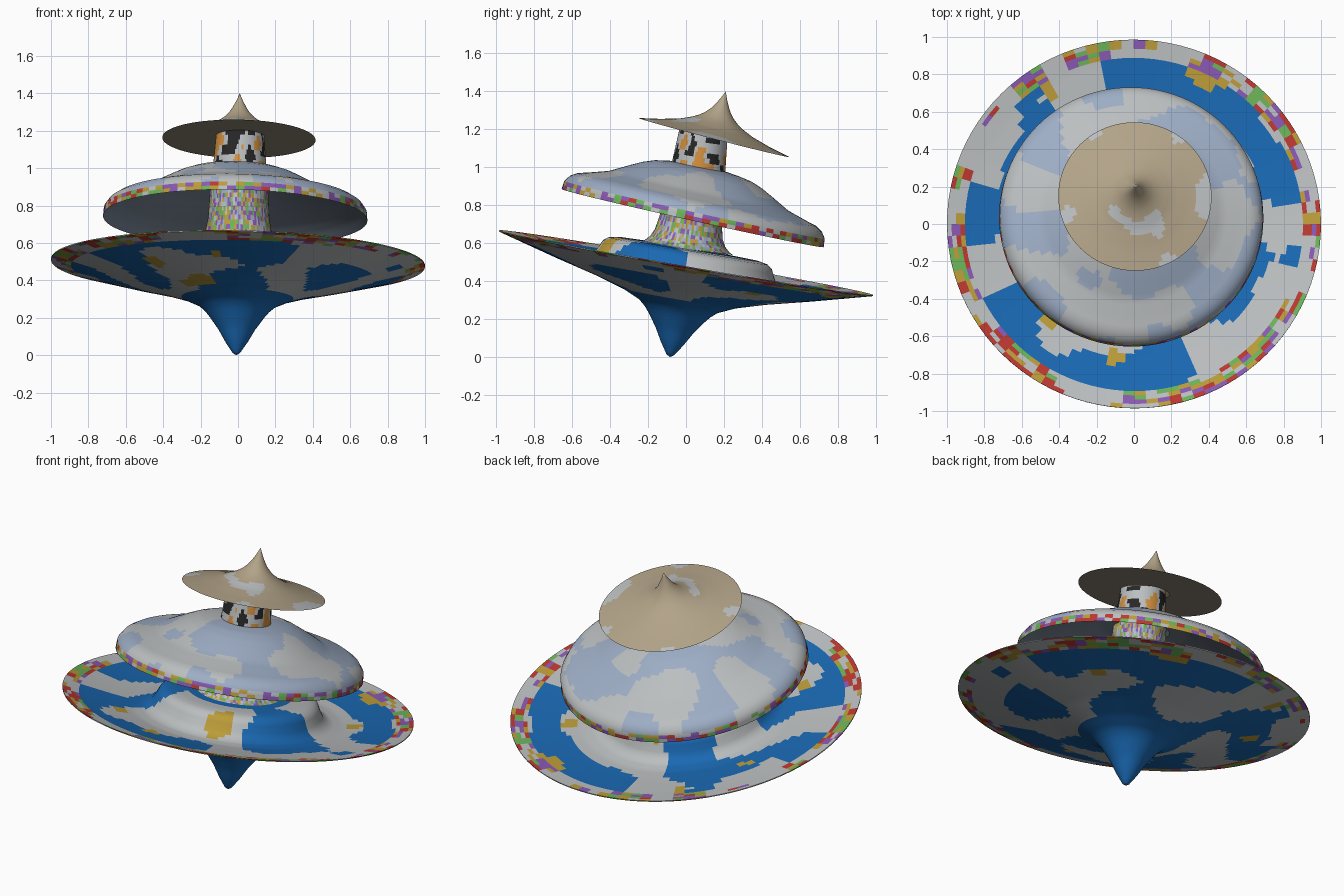
import bpy, bmesh, random
from math import sin, cos, tau, radians, ceil, hypot
from mathutils import Vector, noise

if "Cube" in bpy.data.objects:
    bpy.data.objects.remove(bpy.data.objects["Cube"])

random.seed(4)
SIDES = 96


def material(name, r, g, b):
    m = bpy.data.materials.new(name)
    m.diffuse_color = (r, g, b, 1)
    m.use_nodes = True
    m.node_tree.nodes["Principled BSDF"].inputs["Base Color"].default_value = m.diffuse_color
    return m


blue = material("sky_blue", 0.01, 0.14, 0.45)
white = material("cloud_white", 0.5, 0.52, 0.53)
haze = material("pale_blue", 0.34, 0.42, 0.56)
gold = material("gold", 0.5, 0.33, 0.04)
sand = material("sand", 0.45, 0.37, 0.25)
dark = material("black", 0.02, 0.02, 0.02)
orange = material("orange", 0.65, 0.28, 0.05)
red = material("red", 0.5, 0.04, 0.03)
green = material("green", 0.15, 0.45, 0.1)
purple = material("purple", 0.25, 0.1, 0.45)
slate = material("slate_blue", 0.2, 0.25, 0.32)
umber = material("shaded_sand", 0.3, 0.26, 0.2)


def refine(profile, step=0.03):
    """Split long profile segments so colour patches have room."""
    pts = [profile[0]]
    for (r0, h0), (r1, h1) in zip(profile, profile[1:]):
        n = max(1, ceil(hypot(r1 - r0, h1 - h0) / step))
        pts += [(r0 + (r1 - r0) * i / n, h0 + (h1 - h0) * i / n) for i in range(1, n + 1)]
    return pts


def turned(name, profile, centre, tilt, mats, paint):
    """Lathe a (radius, height) profile, tilt it and colour faces by paint()."""
    bm = bmesh.new()
    rings = []
    for r, h in refine(profile):
        if r < 1e-5:
            rings.append([bm.verts.new((0, 0, h))] * SIDES)
        else:
            rings.append([bm.verts.new((r * cos(tau * i / SIDES), r * sin(tau * i / SIDES), h))
                          for i in range(SIDES)])
    # profiles run so that this winding faces outwards
    for a, b in zip(rings, rings[1:]):
        for i in range(SIDES):
            j = (i + 1) % SIDES
            f = bm.faces.new(list(dict.fromkeys((a[i], a[j], b[j], b[i]))))
            c = f.calc_center_median()
            f.material_index = mats.index(paint(c, hypot(c.x, c.y)))
    me = bpy.data.meshes.new(name)
    bm.to_mesh(me)
    bm.free()
    for m in mats:
        me.materials.append(m)
    ob = bpy.data.objects.new(name, me)
    bpy.context.collection.objects.link(ob)
    ob.location = centre
    ob.rotation_euler = (radians(-tilt), radians(1.1), 0)
    bpy.context.view_layer.objects.active = ob
    ob.select_set(True)
    bpy.ops.object.shade_smooth_by_angle(angle=radians(50))
    ob.select_set(False)


def patch(c, scale, seed):
    return noise.noise(c * scale + Vector((seed, seed, seed)))


confetti = [red, green, purple, gold, white]


def rim_colour(c):
    """Confetti in short patches around a rim."""
    return confetti[int((patch(c, 11, 4.6) + 1) * 11) % 5]


def paint_base(c, r):
    if r > 0.9:
        return rim_colour(c) if patch(c, 5, 8.8) > -0.1 else white
    if r > 0.35 and patch(c, 4, 7.3) > 0.45:
        return gold
    return white if r > 0.3 and patch(c, 3, 2.1) > 0.0 else blue


def paint_lower_neck(c, r):
    return random.choice([green, gold, haze, white, purple])


def paint_upper_neck(c, r):
    n = patch(c, 14, 5.2)
    return dark if n > 0.2 else white if n > -0.15 else orange


def paint_dish(c, r):
    if r > 0.69 and c.z < 0.05:
        return rim_colour(c)
    return haze if patch(c, 4, 1.7) > 0.05 else white


def paint_hat(c, r):
    if c.z < 0.001:
        return umber
    return white if patch(c, 6, 3.4) > 0.3 else sand


# Lower disc: pointed foot, wide thin rim, shallow bowl with a raised step open under the neck
turned("base_disc", [
    (0, -0.502), (0.02, -0.49), (0.06, -0.43), (0.1, -0.36), (0.15, -0.29), (0.175, -0.26),
    (0.21, -0.23), (0.3, -0.19), (0.45, -0.145), (0.68, -0.088), (1, -0.003), (1, 0.003),
    (0.88, -0.02), (0.72, -0.045), (0.6, -0.06), (0.53, -0.055), (0.49, -0.03), (0.468, 0.01),
    (0.452, 0.045), (0.425, 0.066), (0.38, 0.075), (0.22, 0.08)],
    (0, 0, 0.495), 9.8, [blue, white, gold, red, green, purple], paint_base)

# Flared neck up to the dish, and the short neck above it
neck_at, neck_tilt = (0, 0, 0.55), 8.3
turned("lower_neck", [
    (0.245, 0.025), (0.225, 0.035), (0.2, 0.06), (0.18, 0.1), (0.165, 0.18), (0.157, 0.3),
    (0.15, 0.43)],
    neck_at, neck_tilt, [green, gold, haze, white, purple], paint_lower_neck)
turned("upper_neck", [(0.145, 0.43), (0.128, 0.645)],
       neck_at, neck_tilt, [dark, white, orange], paint_upper_neck)

# Middle dish: stepped shell, hollow below
dish_at, dish_tilt = (-0.015, 0.035, 0.7325), 12.5
turned("middle_dish", [
    (0.707, 0), (0.703, 0.045), (0.68, 0.078), (0.645, 0.1), (0.59, 0.115), (0.485, 0.147),
    (0.38, 0.203), (0.32, 0.233), (0.26, 0.255), (0.19, 0.268), (0.13, 0.275)],
    dish_at, dish_tilt, [white, haze, red, green, purple, gold], paint_dish)
turned("dish_underside", [
    (0.14, 0.215), (0.25, 0.205), (0.38, 0.165), (0.5, 0.115), (0.6, 0.075), (0.66, 0.04),
    (0.707, 0)],
    dish_at, dish_tilt, [slate], lambda c, r: slate)

# Top hat: flat underside, concave cone
turned("pointed_hat", [
    (0.11, 0), (0.41, 0), (0.3, 0.024), (0.2, 0.052), (0.14, 0.078), (0.105, 0.098), (0.08, 0.118),
    (0.055, 0.145), (0.04, 0.168), (0.02, 0.205), (0, 0.25)],
    (0.005, 0.147, 1.157), 14.5, [sand, white, umber], paint_hat)
